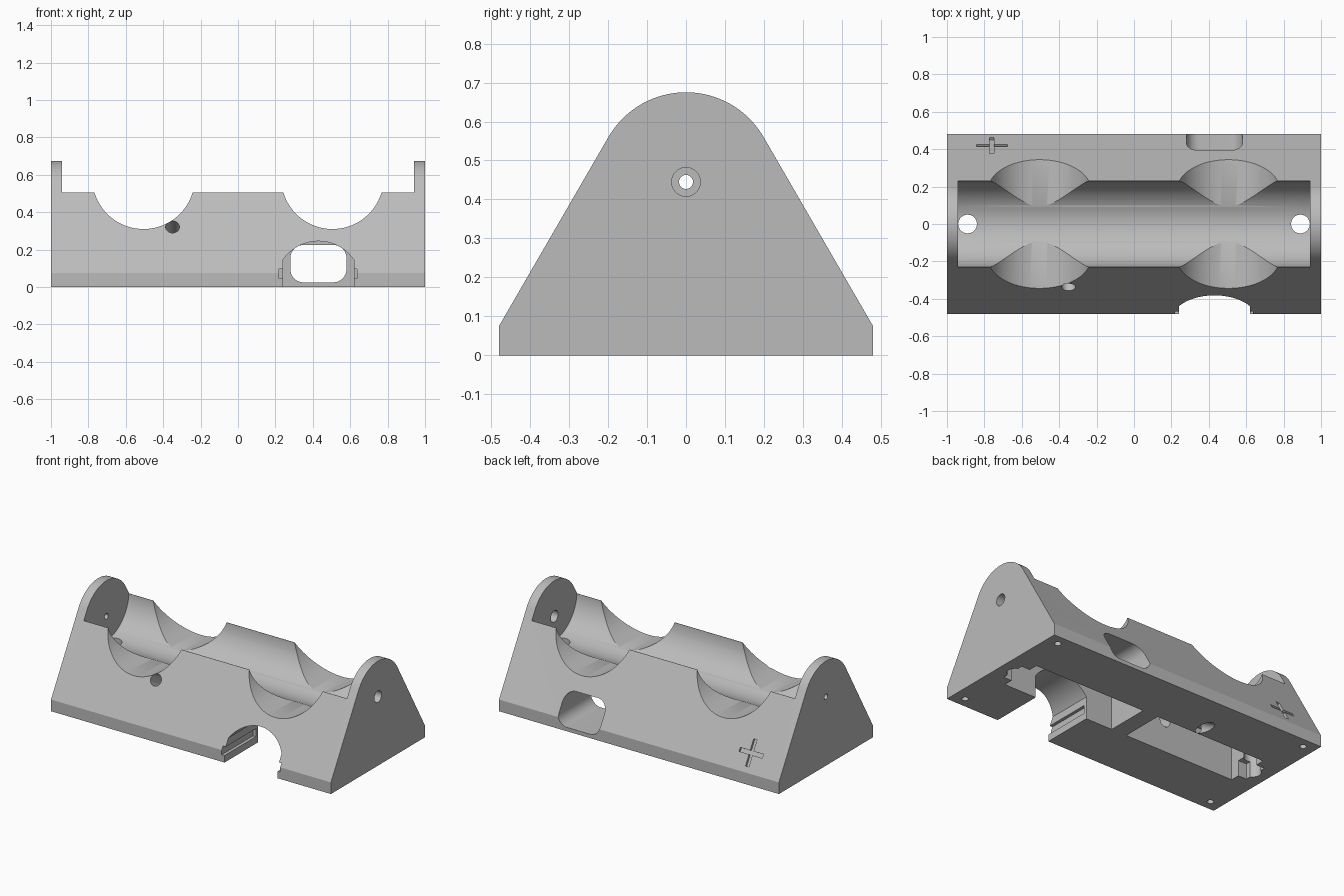
import bpy, bmesh
from math import sin, cos, radians
from mathutils import Matrix, Vector

cube = bpy.data.objects.get("Cube")
if cube:
    bpy.data.objects.remove(cube, do_unlink=True)

grey = bpy.data.materials.new("light_grey_plastic")
grey.use_nodes = True
colour = (0.5, 0.5, 0.5, 1)
grey.diffuse_color = colour
grey.node_tree.nodes["Principled BSDF"].inputs["Base Color"].default_value = colour


def arc(cx, cy, r, start=0, end=360, n=64):
    """Points on an arc; a full circle leaves out the repeated end point."""
    count = n if end - start == 360 else n + 1
    angles = [radians(start + (end - start) * i / n) for i in range(count)]
    return [(cx + r * cos(a), cy + r * sin(a)) for a in angles]


def rect(x0, x1, y0, y1):
    return [(x0, y0), (x1, y0), (x1, y1), (x0, y1)]


def prism(name, outline, axis, lo, hi, matrix=None):
    """Extrude a flat outline along one axis from lo to hi."""
    place = {"x": lambda a, b: (lo, a, b),
             "y": lambda a, b: (a, lo, b),
             "z": lambda a, b: (a, b, lo)}[axis]
    step = Vector([(hi - lo) if axis == k else 0 for k in "xyz"])
    bm = bmesh.new()
    face = bm.faces.new([bm.verts.new(place(a, b)) for a, b in outline])
    new = bmesh.ops.extrude_face_region(bm, geom=[face])["geom"]
    bmesh.ops.translate(bm, vec=step, verts=[v for v in new if isinstance(v, bmesh.types.BMVert)])
    bmesh.ops.recalc_face_normals(bm, faces=bm.faces)
    if matrix:
        bm.transform(matrix)
    mesh = bpy.data.meshes.new(name)
    bm.to_mesh(mesh)
    bm.free()
    mesh.materials.append(grey)
    obj = bpy.data.objects.new(name, mesh)
    bpy.context.collection.objects.link(obj)
    return obj


def cut(name, *args):
    """Subtract a prism from the holder body."""
    tool = prism(name, *args)
    tool.hide_render = True
    mod = body.modifiers.new(name, "BOOLEAN")
    mod.operation, mod.solver, mod.object = "DIFFERENCE", "EXACT", tool
    bpy.context.view_layer.objects.active = body
    bpy.ops.object.modifier_apply(modifier=mod.name)
    bpy.data.objects.remove(tool, do_unlink=True)


# Holder body with sloping sides and a rounded crest
body = prism("holder_body",
             [(-.48, 0), (.48, 0), (.48, .075)] + arc(0, .445, .23, 30, 150, 40) + [(-.48, .075)],
             "x", -1, 1)

# Open top between the end plates and the long cradle
cut("top_opening", rect(-.6, .6, .505, .9), "x", -.94, .94)
cut("cradle", arc(0, .52, .23, n=96), "x", -.94, .94)

# Finger scoops across the cradle
for x in (-.505, .505):
    cut("finger_scoop", arc(x, .584, .274, n=96), "y", -.7, .7)

# Contact holes in the end plates
cut("wide_contact_hole", arc(0, .445, .037, n=32), "x", .9, 1.1)
cut("narrow_contact_hole", arc(0, .445, .018, n=32), "x", -1.1, -.9)

# Underside pockets, their end recesses and the wire holes to the cradle
for s in (-1, 1):
    inner = -.06 if s < 0 else .05
    cut("pocket", rect(*sorted((inner, s * .85)), -.14, .14), "z", -.1, .25)
    cut("end_recess", rect(*sorted((s * .8, s * .91)), -.08, .08), "z", -.1, .1)
    cut("wire_hole", arc(s * .89, 0, .05, n=32), "z", -.1, .4)

# Arched front bay with side grooves
arch = [(x, z) for x, z in arc(.43, .015, .23, 34.3, 145.7, 40)]
cut("front_bay", [(.24, -.1), (.62, -.1)] + arch, "y", -.6, -.13)
cut("side_grooves", rect(.22, .637, .045, .097), "y", -.6, -.16)

# Rounded slot in the back
corners = ((.51, .155, 0), (.35, .155, 90), (.35, .095, 180), (.51, .095, 270))
slot = [p for x, z, a in corners for p in arc(x, z, .07, a, a + 90, 10)]
cut("back_slot", slot, "y", .1, .6)

# Slanted cable bore from the front slope through to the underside
cut("cable_bore", arc(0, 0, .037, n=32), "z", -.1, .8,
    Matrix.Translation((-.35, -.335, .32)) @ Matrix.Rotation(radians(-120), 4, "X"))

# Cross groove on the back slope
a, w = .083, .012
cross = [(a, -w), (a, w), (w, w), (w, a), (-w, a), (-w, w),
         (-a, w), (-a, -w), (-w, -w), (-w, -a), (w, -a), (w, -w)]
cut("cross_groove", cross, "z", -.015, .05,
    Matrix.Translation((-.76, .42, .179)) @ Matrix.Rotation(radians(-60), 4, "X"))

# Screw holes in the underside corners
for x in (-.92, .92):
    for y in (-.414, .414):
        cut("screw_hole", arc(x, y, .02, n=24), "z", -.1, .08)

# Smooth the curved surfaces and keep the edges crisp
bpy.ops.object.select_all(action="DESELECT")
body.select_set(True)
bpy.context.view_layer.objects.active = body
bpy.ops.object.shade_smooth_by_angle(angle=radians(25))
